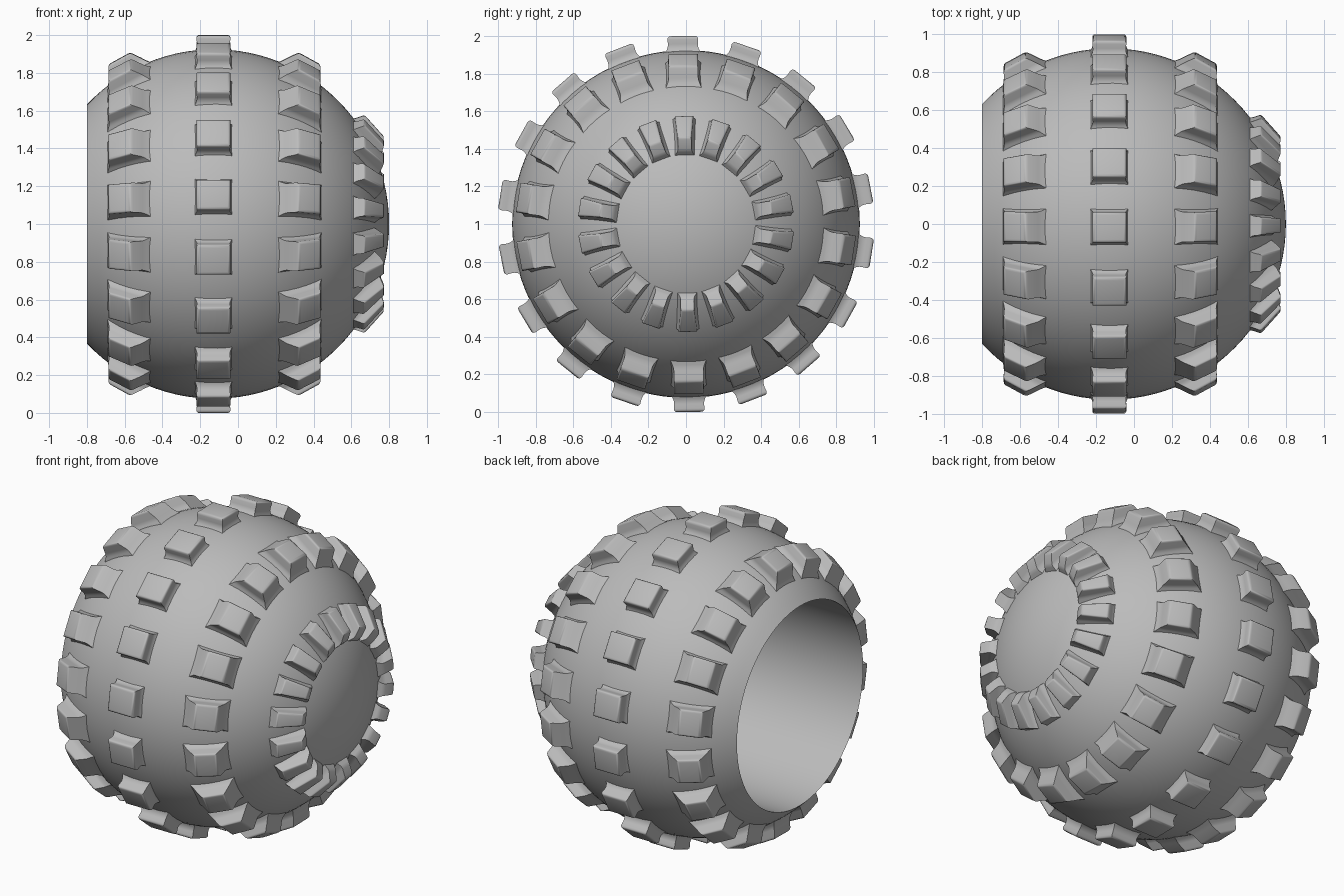
import bpy, bmesh, math

if "Cube" in bpy.data.objects:
    bpy.data.objects.remove(bpy.data.objects["Cube"])

CX, R = -0.125, 0.925          # centre of the ball along x, and its radius
RIM_X = -0.8                   # open end
BORE_END = 0.35                # depth of the socket
COUNT, PHASE = 18, math.radians(91)

grey = bpy.data.materials.new("plain grey")
grey.diffuse_color = (0.5, 0.5, 0.5, 1)
grey.use_nodes = True
grey.node_tree.nodes["Principled BSDF"].inputs["Base Color"].default_value = grey.diffuse_color


def finish(name, bm, angle):
    bmesh.ops.recalc_face_normals(bm, faces=bm.faces)
    mesh = bpy.data.meshes.new(name)
    bm.to_mesh(mesh)
    bm.free()
    mesh.materials.append(grey)
    obj = bpy.data.objects.new(name, mesh)
    bpy.context.collection.objects.link(obj)
    obj.location.z = 1
    bpy.ops.object.select_all(action='DESELECT')
    obj.select_set(True)
    bpy.context.view_layer.objects.active = obj
    bpy.ops.object.shade_smooth_by_angle(angle=math.radians(angle))
    return obj


# Ball body: spherical profile with an open end and a round socket, spun around x
rim_angle = math.acos((RIM_X - CX) / R)
rim_r = R * math.sin(rim_angle)
steps = 40
profile = [(CX + R * math.cos(rim_angle * i / steps), R * math.sin(rim_angle * i / steps))
           for i in range(steps + 1)]
profile += [(BORE_END, rim_r), (BORE_END, 0)]
bm = bmesh.new()
verts = [bm.verts.new((x, 0, r)) for x, r in profile]
edges = [bm.edges.new(pair) for pair in zip(verts, verts[1:])]
bmesh.ops.spin(bm, geom=verts + edges, cent=(0, 0, 0), axis=(1, 0, 0),
               angle=math.tau, steps=96, use_duplicate=False)
bmesh.ops.remove_doubles(bm, verts=bm.verts, dist=0.0005)
finish("ball_body", bm, 30)


def lug_row(name, base, waist, top, bevel):
    """Ring of raised lugs; each level is two (x, radius, half width) ends."""
    bm = bmesh.new()
    for k in range(COUNT):
        a = PHASE + math.tau * k / COUNT
        c, s = math.cos(a), math.sin(a)
        rings = []
        for (x0, r0, w0), (x1, r1, w1) in (base, waist, top):
            corners = [(x0, r0, -w0), (x1, r1, -w1), (x1, r1, w1), (x0, r0, w0)]
            rings.append([bm.verts.new((x, r * c - t * s, r * s + t * c))
                          for x, r, t in corners])
        for low, high in zip(rings, rings[1:]):
            for i in range(4):
                j = (i + 1) % 4
                bm.faces.new((low[i], low[j], high[j], high[i]))
        bm.faces.new(rings[0][::-1])
        bm.faces.new(rings[2])
        # round the upper rim, soften the foot
        rim = [bm.edges.get((rings[2][i], rings[2][(i + 1) % 4])) for i in range(4)]
        foot = [bm.edges.get((rings[1][i], rings[1][(i + 1) % 4])) for i in range(4)]
        bmesh.ops.bevel(bm, geom=rim + foot, offset=bevel, segments=3,
                        profile=0.5, affect='EDGES', clamp_overlap=True)
    return finish(name, bm, 35)


def mirrored(level):
    """Mirror a lug level across the widest part of the ball."""
    return tuple((2 * CX - x, r, w) for x, r, w in level)


# Middle row of lugs
lug_row("middle_lugs",
        ((-0.235, 0.90, 0.105), (-0.025, 0.90, 0.105)),
        ((-0.215, 0.94, 0.078), (-0.045, 0.94, 0.078)),
        ((-0.222, 1.0, 0.083), (-0.038, 1.0, 0.083)), 0.018)

# Side rows of lugs, mirrored
side = (((0.20, 0.85, 0.10), (0.445, 0.71, 0.10)),
        ((0.25, 0.872, 0.078), (0.432, 0.765, 0.078)),
        ((0.32, 0.908, 0.08), (0.438, 0.843, 0.08)))
lug_row("right_lugs", *side, 0.015)
lug_row("left_lugs", *[mirrored(level) for level in side], 0.015)

# Small lugs around the closed end
lug_row("end_lugs",
        ((0.59, 0.555, 0.075), (0.71, 0.355, 0.058)),
        ((0.625, 0.56, 0.052), (0.75, 0.39, 0.036)),
        ((0.67, 0.577, 0.048), (0.775, 0.46, 0.036)), 0.012)
